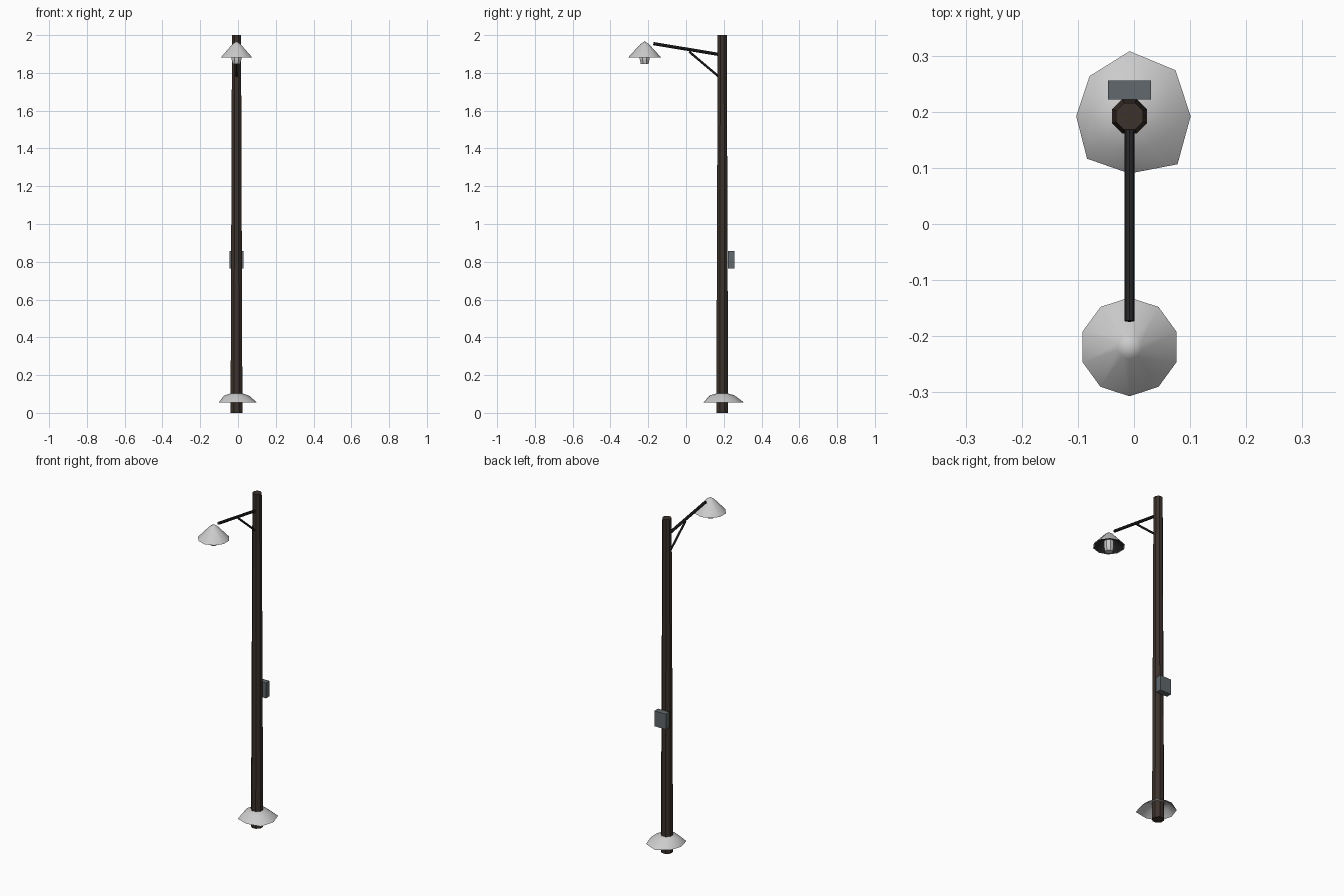
import bpy, bmesh
from math import cos, sin, radians, pi
from mathutils import Vector

if "Cube" in bpy.data.objects:
    bpy.data.objects.remove(bpy.data.objects["Cube"])

CX, POLE_Y, LAMP_Y = -0.008, 0.192, -0.219


def material(name, rgb):
    m = bpy.data.materials.new(name)
    m.diffuse_color = (*rgb, 1)
    m.use_nodes = True
    m.node_tree.nodes["Principled BSDF"].inputs["Base Color"].default_value = m.diffuse_color
    return m


wood = material("dark_wood", (0.045, 0.032, 0.025))
iron = material("black_iron", (0.02, 0.02, 0.022))
box_grey = material("box_grey", (0.12, 0.14, 0.15))


def finish(name, bm, mat=None, smooth=False):
    me = bpy.data.meshes.new(name)
    bm.to_mesh(me)
    bm.free()
    ob = bpy.data.objects.new(name, me)
    bpy.context.collection.objects.link(ob)
    if mat:
        me.materials.append(mat)
    for p in me.polygons:
        p.use_smooth = smooth
    return ob


def lathe(name, profile, y, sides, turn=0, mat=None, smooth=False, cap=False, rim=None, flip=False):
    """Rings of (radius, z) joined by quads; rim scales the last ring per side."""
    bm = bmesh.new()
    rings = []
    for k, (r, z) in enumerate(profile):
        ring = []
        for i in range(sides):
            a = radians(turn) + 2 * pi * i / sides
            rr = rim[i] if rim and k == len(profile) - 1 else r
            ring.append(bm.verts.new((CX + rr * cos(a), y + rr * sin(a), z)))
        rings.append(ring)
    for a, b in zip(rings, rings[1:]):
        for i in range(sides):
            j = (i + 1) % sides
            bm.faces.new((a[i], b[i], b[j], a[j]))
    if cap:
        bm.faces.new(rings[0])
        bm.faces.new(rings[-1][::-1])
    bmesh.ops.remove_doubles(bm, verts=bm.verts, dist=1e-5)
    if flip:
        bmesh.ops.reverse_faces(bm, faces=bm.faces)
    return finish(name, bm, mat, smooth)


def rod(name, p, q, radius, sides, mat):
    p, q = Vector(p), Vector(q)
    bm = bmesh.new()
    bmesh.ops.create_cone(bm, cap_ends=True, segments=sides, radius1=radius,
                          radius2=radius, depth=(q - p).length)
    ob = finish(name, bm, mat)
    ob.location = (p + q) / 2
    ob.rotation_euler = (q - p).to_track_quat('Z', 'Y').to_euler()
    return ob


# tapered octagonal pole
lathe("pole", [(0.026, 2.0), (0.034, 0.0)], POLE_Y, 8, 22.5, wood, cap=True)

# uneven flared skirt around the foot
lathe("base_skirt", [(0.028, 0.104), (0.066, 0.092), (0.108, 0.054)], POLE_Y, 8, 0,
      smooth=True, rim=[.109, .116, .116, .101, .095, .107, .102, .121])

# arm and its diagonal brace
rod("arm", (CX, 0.185, 1.896), (CX, -0.173, 1.955), 0.0085, 8, iron)
rod("arm_brace", (CX, 0.18, 1.775), (CX, 0.017, 1.912), 0.006, 6, iron)

# conical lamp shade with a dark lining
lathe("lamp_shade", [(0, 1.968), (0.022, 1.953), (0.088, 1.881)], LAMP_Y, 10, 18, smooth=True)
lathe("shade_lining", [(0, 1.962), (0.02, 1.948), (0.083, 1.881)], LAMP_Y, 10, 18, iron,
      smooth=True, flip=True)

# bulb
lathe("bulb", [(0.028, 1.91), (0.028, 1.872), (0.022, 1.847)], LAMP_Y, 8, 22.5, cap=True)

# junction box on the back of the pole
bm = bmesh.new()
bmesh.ops.create_cube(bm, size=1)
bmesh.ops.scale(bm, vec=(0.076, 0.034, 0.092), verts=bm.verts)
ob = finish("junction_box", bm, box_grey)
ob.location = (CX, 0.239, 0.811)
